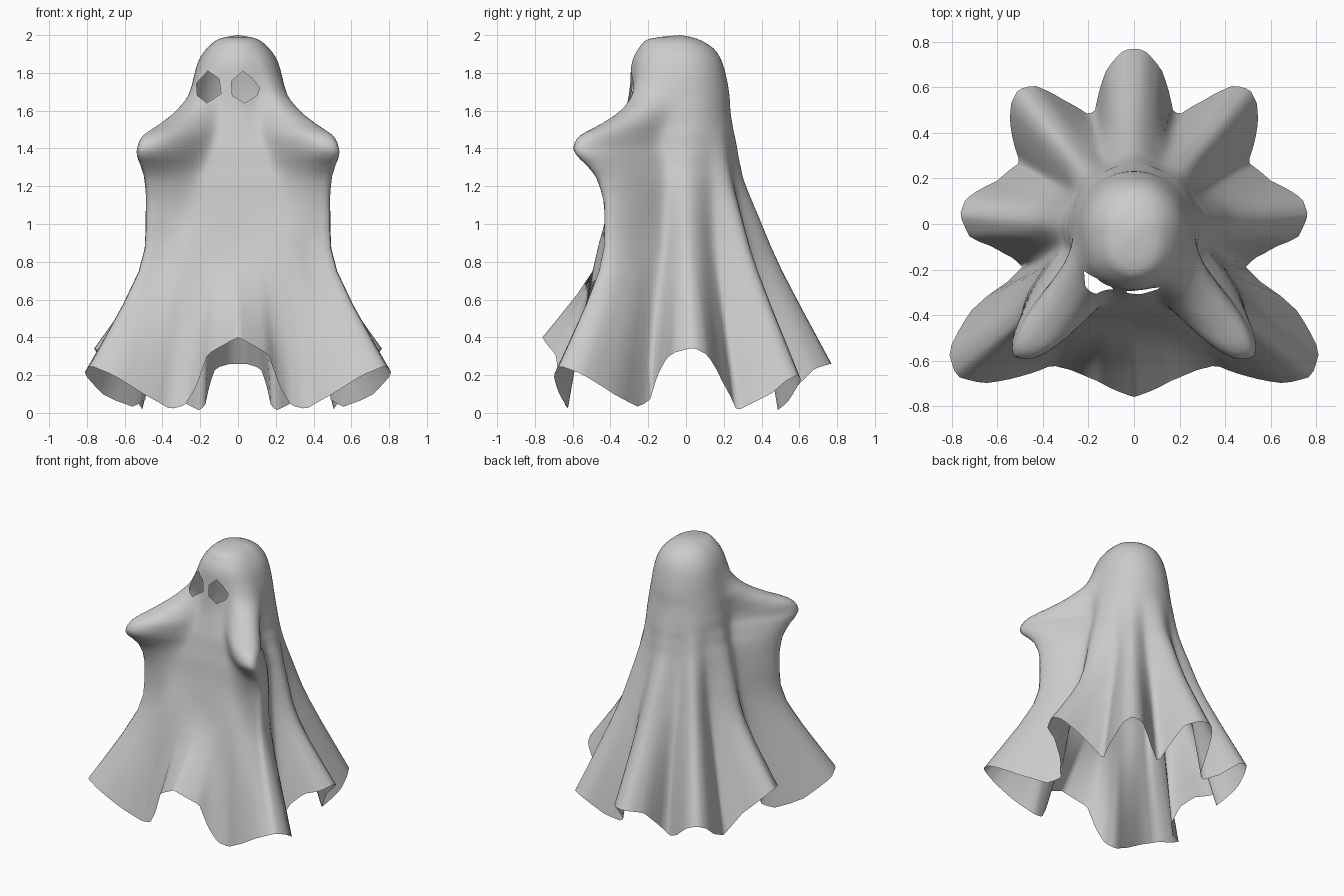
import bpy, bmesh, math
from mathutils import Vector

cube = bpy.data.objects.get("Cube")
if cube:
    bpy.data.objects.remove(cube, do_unlink=True)

CENTRE_Y = -0.03
COLUMNS = 180
STEPS = 3

# Sheet sections: z, front, side, back radius, arm bulge, arm angle, arm width behind, fold depth
SECTIONS = [
    (2.00, 0, 0, 0, 0, 43, 20, 0),
    (1.98, .165, .10, .09, 0, 43, 20, 0),
    (1.93, .22, .165, .175, .005, 43, 20, 0),
    (1.86, .255, .21, .22, .01, 43, 22, 0),
    (1.77, .265, .235, .245, .025, 46, 24, 0),
    (1.68, .275, .25, .26, .06, 48, 24, 0),
    (1.60, .285, .265, .265, .15, 47, 20, 0),
    (1.53, .30, .275, .275, .28, 45, 16, 0),
    (1.47, .315, .285, .285, .41, 43.5, 14, .002),
    (1.41, .33, .29, .295, .45, 43, 14, .004),
    (1.36, .34, .30, .30, .43, 44, 15, .007),
    (1.30, .35, .31, .31, .365, 46, 16, .01),
    (1.22, .365, .33, .325, .30, 48, 17, .015),
    (1.05, .39, .36, .38, .25, 50, 17, .03),
    (.75, .465, .43, .485, .225, 50, 16, .055),
]

# Half outline of the hem, front to back: x, y, z
HEM = [
    (0, -.76, .40), (.16, -.69, .31), (.22, -.665, .14), (.28, -.64, .04), (.36, -.62, .02),
    (.50, -.67, .10), (.66, -.70, .20), (.78, -.67, .25), (.815, -.56, .21),
    (.70, -.36, .085), (.55, -.25, .03), (.49, -.19, .07), (.53, -.15, .2), (.62, -.10, .29),
    (.72, -.06, .32), (.765, .04, .345),
    (.74, .11, .31), (.60, .19, .17), (.50, .27, .01), (.545, .45, .10), (.54, .53, .17),
    (.51, .59, .20), (.44, .61, .18), (.30, .54, .06), (.20, .48, .01), (.17, .50, .05),
    (.12, .68, .235), (.045, .765, .26), (0, .77, .26),
]
HEM_POLAR = [(math.degrees(math.atan2(x, CENTRE_Y - y)), math.hypot(x, y - CENTRE_Y), z)
             for x, y, z in HEM]

# Fold rhythm: angle, height (valley -1, ridge 1)
FOLDS = [(0, 0), (50, 0), (73, -1), (95, 1), (121, -1), (140, 1), (158, -1), (180, 1)]

EYES = [
    [(-.16, 1.81), (-.10, 1.77), (-.09, 1.69), (-.165, 1.64), (-.215, 1.68), (-.22, 1.745)],
    [(.025, 1.81), (.075, 1.77), (.115, 1.72), (.10, 1.68), (.035, 1.64), (-.03, 1.68), (-.035, 1.755)],
]


def sample(table, angle, smooth=False):
    """Look up a table of (angle, values...) between its two nearest rows."""
    for a, b in zip(table, table[1:]):
        if angle <= b[0] + 1e-6:
            t = (angle - a[0]) / (b[0] - a[0])
            if smooth:
                t = t * t * (3 - 2 * t)
            return [p + (q - p) * t for p, q in zip(a[1:], b[1:])]
    return list(table[-1][1:])


def section_point(section, angle):
    """Round body, with cloth pulled flat across the chest between the arms."""
    z, front, side, back, arm, arm_angle, width, fold = section
    flat = min(1, max(0, (1.65 - z) / .25))

    def body(a):
        c = math.cos(math.radians(a))
        return side + ((front if c > 0 else back) - side) * c * c

    def chest(a):
        return body(a) + (front / math.cos(math.radians(a)) - body(a)) * flat

    ridge = body(arm_angle) + arm
    if angle < arm_angle:
        bump = math.exp(-((arm_angle - angle) / (20 - 8 * flat)) ** 3)
        r = chest(angle) + (ridge - chest(arm_angle)) * bump
    else:
        r = body(angle) + arm * math.exp(-((angle - arm_angle) / width) ** 2)
    return Vector((r + fold * sample(FOLDS, angle, True)[0], z))


def smooth_path(points):
    """Catmull-Rom path through the points."""
    p = [points[0]] + points + [points[-1]]
    out = []
    for a, b, c, d in zip(p, p[1:], p[2:], p[3:]):
        for s in range(STEPS):
            t = s / STEPS
            out.append(b + (c - a) * (t / 2) + (2 * a - 5 * b + 4 * c - d) * (t * t / 2)
                       + (3 * b - a - 3 * c + d) * (t ** 3 / 2))
    return out + [points[-1]]


# Draped sheet
bm = bmesh.new()
pole = bm.verts.new((0, CENTRE_Y, SECTIONS[0][0]))
columns = []
for i in range(COLUMNS):
    turn = 360 * i / COLUMNS - 180
    angle = abs(turn)
    keys = [section_point(s, angle) for s in SECTIONS]
    keys.append(Vector(sample(HEM_POLAR, angle)))
    a = math.radians(turn)
    columns.append([bm.verts.new((r * math.sin(a), CENTRE_Y - r * math.cos(a), z))
                    for r, z in smooth_path(keys)[1:]])
for i, left in enumerate(columns):
    right = columns[(i + 1) % COLUMNS]
    bm.faces.new((pole, left[0], right[0]))
    for j in range(len(left) - 1):
        bm.faces.new((left[j], left[j + 1], right[j + 1], right[j]))

# Eye holes, cut along each side of the outline
for outline in EYES:
    mid = sum((Vector((x, 0, z)) for x, z in outline), Vector()) / len(outline)
    planes = []
    for (x0, z0), (x1, z1) in zip(outline, outline[1:] + outline[:1]):
        normal = Vector((z1 - z0, 0, x0 - x1)).normalized()
        co = Vector((x0, 0, z0))
        planes.append((co, normal if normal.dot(mid - co) < 0 else -normal))

    def near(f, reach):
        c = f.calc_center_median()
        return c.y < -.1 and abs(c.x - mid.x) < reach and abs(c.z - mid.z) < reach

    for co, normal in planes:
        faces = [f for f in bm.faces if near(f, .13)]
        geom = set(faces)
        for f in faces:
            geom.update(f.edges)
            geom.update(f.verts)
        bmesh.ops.bisect_plane(bm, geom=list(geom), plane_co=co, plane_no=normal, dist=1e-5)
    hole = [f for f in bm.faces if near(f, .13) and
            all((f.calc_center_median() - co).dot(n) < 0 for co, n in planes)]
    bmesh.ops.delete(bm, geom=hole, context='FACES')

bmesh.ops.recalc_face_normals(bm, faces=bm.faces)
mesh = bpy.data.meshes.new("ghost_sheet")
bm.to_mesh(mesh)
bm.free()
for poly in mesh.polygons:
    poly.use_smooth = True
sheet = bpy.data.objects.new("ghost_sheet", mesh)
bpy.context.collection.objects.link(sheet)

# Cloth colour
cloth = bpy.data.materials.new("pale_grey_cloth")
cloth.use_nodes = True
colour = (.6, .6, .6, 1)
cloth.diffuse_color = colour
cloth.node_tree.nodes["Principled BSDF"].inputs["Base Color"].default_value = colour
mesh.materials.append(cloth)
